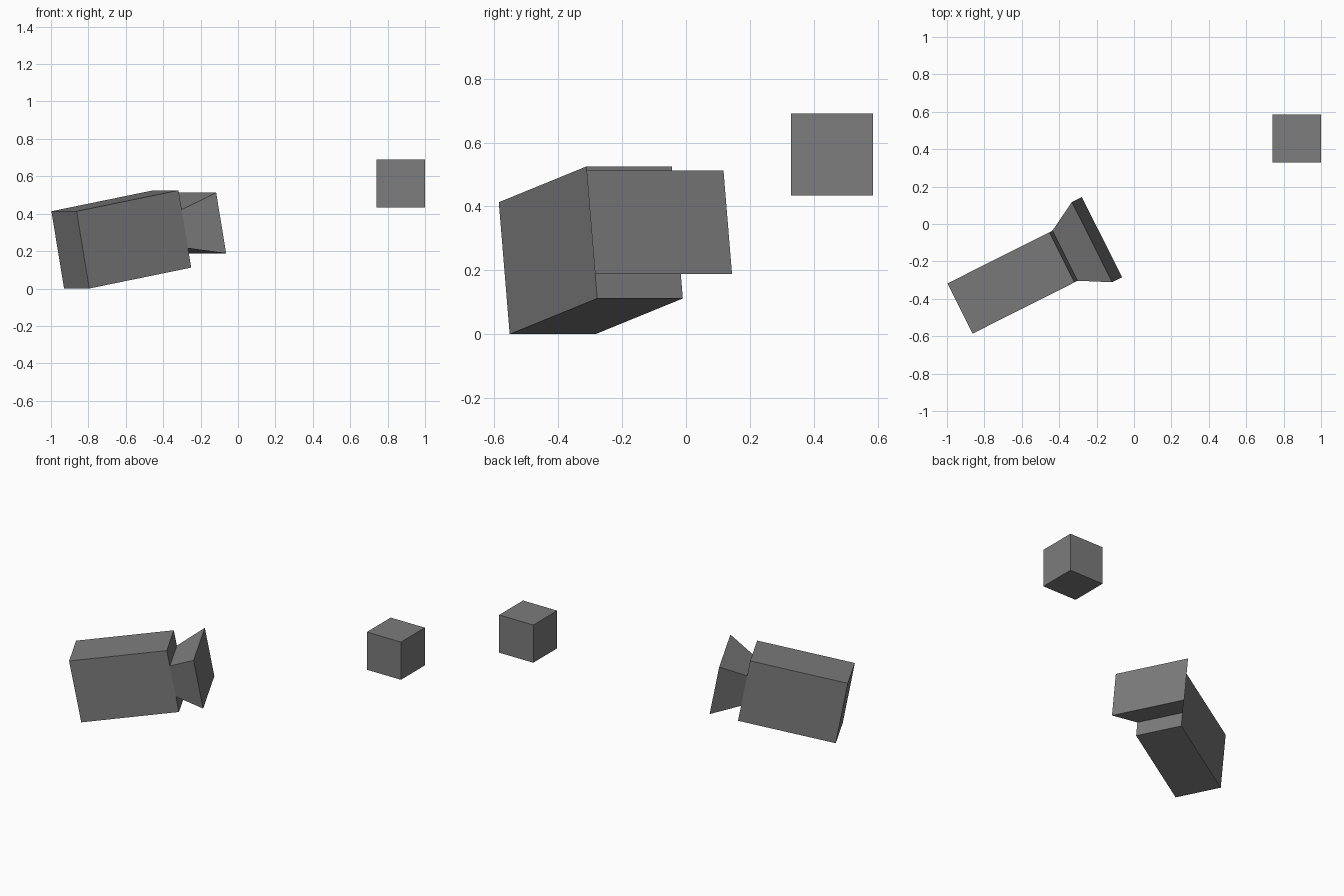
import bpy
import bmesh
from math import radians
from mathutils import Matrix

old = bpy.data.objects.get("Cube")
if old:
    bpy.data.objects.remove(old, do_unlink=True)

# One plain grey for everything
grey = bpy.data.materials.new("mid_grey")
grey.use_nodes = True
colour = (0.2, 0.2, 0.2, 1)
grey.diffuse_color = colour
grey.node_tree.nodes["Principled BSDF"].inputs["Base Color"].default_value = colour


def block(name, size, centre, pose, flare=(1, 1)):
    """Box whose +x end is widened by the (y, z) flare factors."""
    bm = bmesh.new()
    bmesh.ops.create_cube(bm, size=1)
    for v in bm.verts:
        if v.co.x > 0:
            v.co.y *= flare[0]
            v.co.z *= flare[1]
        v.co = [c * s + o for c, s, o in zip(v.co, size, centre)]
    mesh = bpy.data.meshes.new(name)
    bm.to_mesh(mesh)
    bm.free()
    mesh.materials.append(grey)
    obj = bpy.data.objects.new(name, mesh)
    obj.matrix_world = pose
    bpy.context.collection.objects.link(obj)
    return obj


# Tilted camera: long axis is local x, turned to the back left and pitched up
length, width, height = 0.62, 0.30, 0.42
hood = 0.175
pose = (Matrix.Translation((-0.624, -0.298, 0.2625))
        @ Matrix.Rotation(radians(26.7), 4, "Z")
        @ Matrix.Rotation(radians(-10.4), 4, "Y"))
block("camera_body", (length, width, height), (0, 0, 0), pose)

# Flared lens hood on the front face
block("lens_hood", (hood, width, height / 2), ((length + hood) / 2, 0, 0),
      pose, flare=(1.6, 1.57))

# Separate floating cube
block("floating_cube", (0.257, 0.257, 0.257), (0, 0, 0),
      Matrix.Translation((0.87, 0.457, 0.562)))
